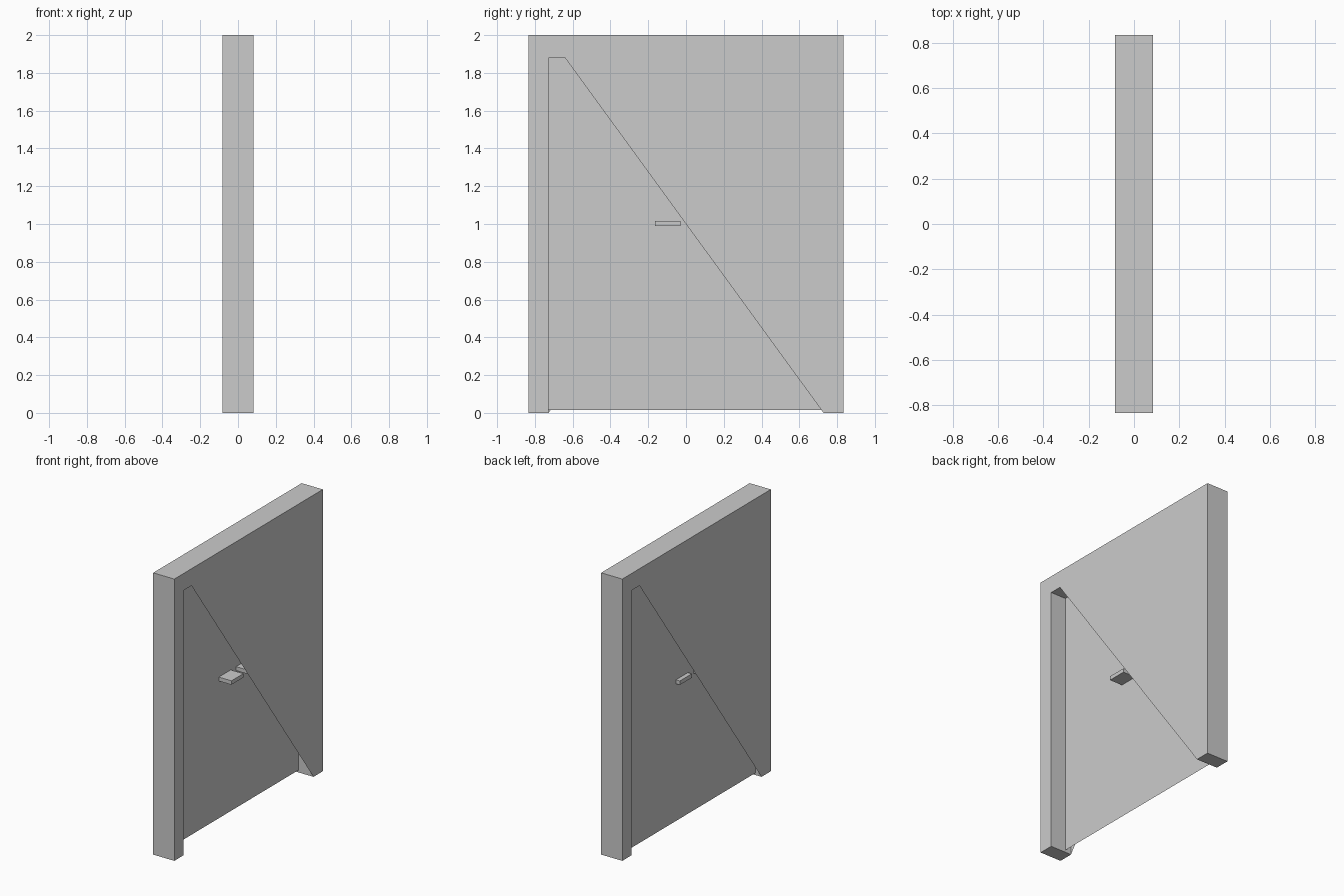
import bpy, bmesh

if "Cube" in bpy.data.objects:
    bpy.data.objects.remove(bpy.data.objects["Cube"])

HX, HY, TOP = 0.083, 0.833, 2.0      # outer half depth, half width, height
IY, IZ = 0.728, 1.88                 # opening half width and height
PANEL_X, GAP = -0.036, 0.015


def make_object(name, bm):
    bmesh.ops.remove_doubles(bm, verts=bm.verts, dist=1e-5)
    mesh = bpy.data.meshes.new(name)
    bm.to_mesh(mesh)
    bm.free()
    obj = bpy.data.objects.new(name, mesh)
    bpy.context.collection.objects.link(obj)
    return obj


def face(bm, pts):
    return bm.faces.new([bm.verts.new(p) for p in pts])


# Door frame: U profile swept through the wall depth
bm = bmesh.new()
outline = [(-HY, 0), (-IY, 0), (-IY, IZ), (IY, IZ),
           (IY, 0), (HY, 0), (HY, TOP), (-HY, TOP)]
for (y0, z0), (y1, z1) in zip(outline, outline[1:] + outline[:1]):
    face(bm, [(-HX, y0, z0), (-HX, y1, z1), (HX, y1, z1), (HX, y0, z0)])

# Face sheets: post, slanted sheet across the opening, small corner;
# the other side is the same turned half way round
slant_y = -IY + 2 * IY * (TOP - IZ) / TOP
sheets = [
    [(-HY, 0), (-IY, 0), (-IY, TOP), (-HY, TOP)],
    [(-IY, TOP), (IY, 0), (HY, 0), (HY, TOP)],
    [(-IY, TOP), (-IY, IZ), (slant_y, IZ)],
]
for s in (1, -1):
    for pts in sheets:
        face(bm, [(s * HX, s * y, z) for y, z in pts])
make_object("door_frame", bm)

# Thin door panel set back in the frame
bm = bmesh.new()
face(bm, [(PANEL_X, -IY, GAP), (PANEL_X, IY, GAP),
          (PANEL_X, IY, IZ), (PANEL_X, -IY, IZ)])
make_object("door_panel", bm)

# Pair of handles passing through the panel
for s, side in ((-1, "left"), (1, "right")):
    bpy.ops.mesh.primitive_cube_add(size=1, location=(-0.002, s * 0.097, 1.003))
    handle = bpy.context.object
    handle.name = side + "_handle"
    handle.scale = (0.13, 0.134, 0.028)
